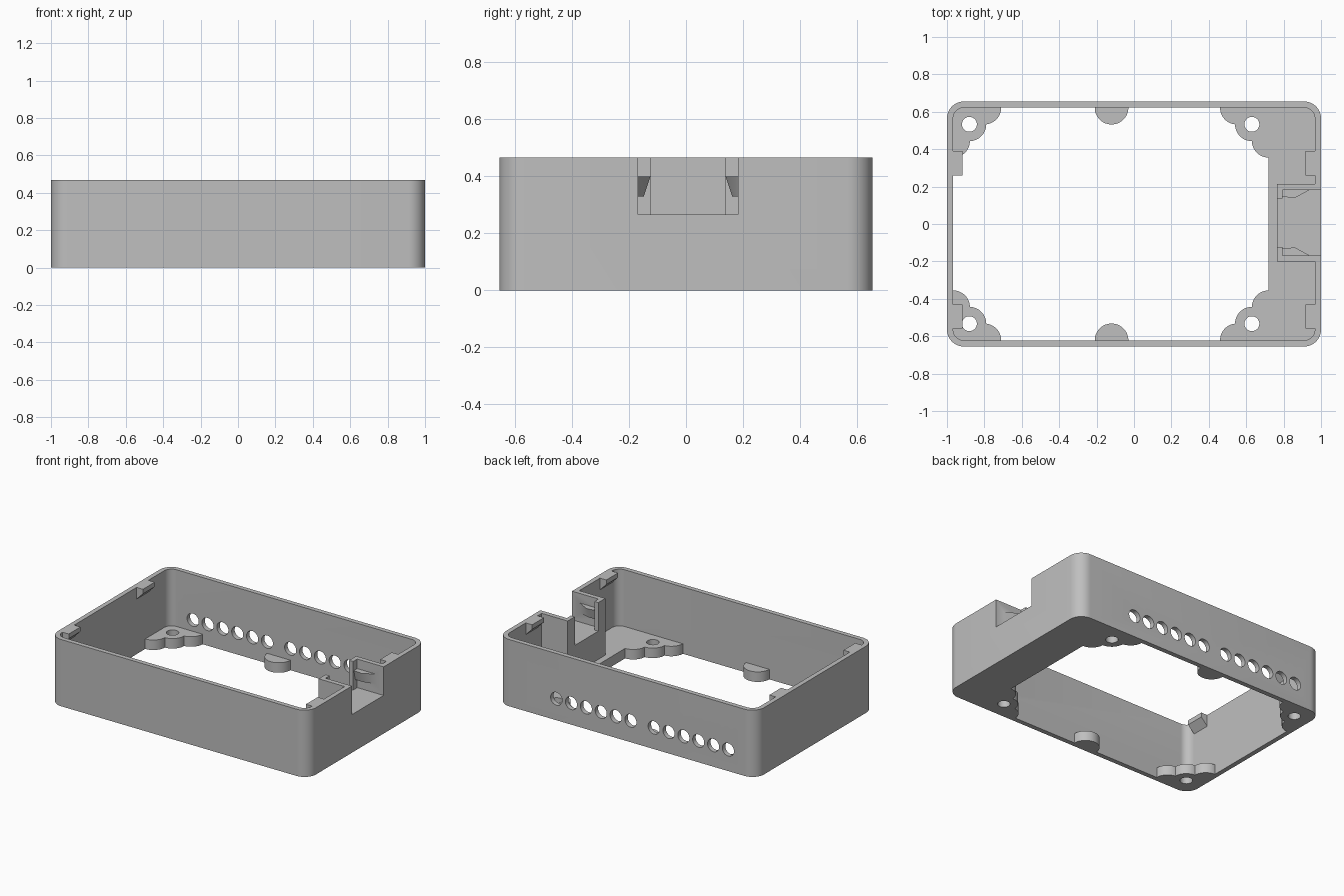
import bpy, bmesh, math
from mathutils import Matrix

cube = bpy.data.objects.get("Cube")
if cube:
    bpy.data.objects.remove(cube, do_unlink=True)

HX, HY, HEIGHT = 1.0, 0.655, 0.467      # outer half sizes and height
WALL, RADIUS = 0.033, 0.09              # wall thickness, corner radius
PAD_Z, PAD_R = 0.07, 0.09               # floor pads
IX, IY = HX - WALL, HY - WALL           # inner half sizes
DOCK_Y = 0.007                          # centre of the side dock

grey = bpy.data.materials.new("light grey")
grey.use_nodes = True
colour = (0.52, 0.52, 0.52, 1)
grey.diffuse_color = colour
grey.node_tree.nodes["Principled BSDF"].inputs["Base Color"].default_value = colour


def finish(name, bm):
    bmesh.ops.recalc_face_normals(bm, faces=bm.faces)
    mesh = bpy.data.meshes.new(name)
    bm.to_mesh(mesh)
    bm.free()
    mesh.materials.append(grey)
    ob = bpy.data.objects.new(name, mesh)
    bpy.context.collection.objects.link(ob)
    return ob


def prism(name, points, z0, z1, matrix=None):
    """Extrude a flat outline from z0 to z1."""
    bm = bmesh.new()
    face = bm.faces.new([bm.verts.new((x, y, z0)) for x, y in points])
    new = bmesh.ops.extrude_face_region(bm, geom=[face])["geom"]
    bmesh.ops.translate(bm, vec=(0, 0, z1 - z0),
                        verts=[v for v in new if isinstance(v, bmesh.types.BMVert)])
    if matrix:
        bm.transform(matrix)
    return finish(name, bm)


def rect(x0, x1, y0, y1):
    return [(x0, y0), (x1, y0), (x1, y1), (x0, y1)]


def circle(cx, cy, r, n=40):
    return [(cx + r * math.cos(2 * math.pi * (i + .5) / n),
             cy + r * math.sin(2 * math.pi * (i + .5) / n)) for i in range(n)]


def rounded(hx, hy, r, n=10):
    pts = []
    for q, (sx, sy) in enumerate([(1, 1), (-1, 1), (-1, -1), (1, -1)]):
        for i in range(n + 1):
            a = math.pi / 2 * (q + i / n)
            pts.append((sx * (hx - r) + r * math.cos(a), sy * (hy - r) + r * math.sin(a)))
    return pts


def cut(target, tool):
    """Subtract the tool from the target, then discard the tool."""
    mod = target.modifiers.new("cut", "BOOLEAN")
    mod.operation, mod.solver, mod.object = "DIFFERENCE", "EXACT", tool
    bpy.context.view_layer.objects.active = target
    bpy.ops.object.modifier_apply(modifier=mod.name)
    bpy.data.objects.remove(tool, do_unlink=True)


# Hollow inside, from which pads, dock and clips are kept as solid
cavity = prism("cavity", rounded(IX, IY, RADIUS - WALL), -0.1, 0.8)


def pad(points):
    cut(cavity, prism("pad", points, -0.2, PAD_Z))


pad(rect(0.72, 1.2, -0.8, 0.8))
for s in (1, -1):
    pad(circle(-0.12, s * IY, PAD_R))
    for hole_x, side_x, edge_x in ((-0.88, -0.80, -IX), (0.63, 0.55, 0.72)):
        pad(circle(hole_x, s * 0.533, PAD_R))
        pad(circle(side_x, s * IY, PAD_R))
        pad(circle(edge_x, s * 0.445, PAD_R))
        far = -1.2 if hole_x < 0 else 0.8
        y0, y1 = sorted((s * 0.533, s * 0.8))
        pad(rect(min(hole_x, far), max(hole_x, far), y0, y1))

# Side dock block
cut(cavity, prism("dock", rect(0.765, 1.2, DOCK_Y - 0.208, DOCK_Y + 0.208), -0.2, 0.9))

# Lid clips: wedge profile in x and z, run along y
for s in (1, -1):
    profile = [(s * 1.05, 0.9), (s * 0.918, 0.9), (s * 0.918, 0.435),
               (s * IX, 0.385), (s * 1.05, 0.385)]
    for yc in (0.325, -0.495):
        turn = Matrix.Translation((0, yc, 0)) @ Matrix.Rotation(math.pi / 2, 4, "X")
        cut(cavity, prism("clip", profile, -0.065, 0.065, turn))

# Dock slot: T outline leaving end tabs, with a barb kept on each side
slot = [(0.70, -0.13), (0.795, -0.13), (0.795, -0.175), (1.2, -0.175),
        (1.2, 0.175), (0.795, 0.175), (0.795, 0.13), (0.70, 0.13)]
notch = prism("notch", [(x, y + DOCK_Y) for x, y in slot], 0.267, 0.9)
for s in (1, -1):
    barb = prism("barb", [(0.78, s * 0.20), (0.78, s * 0.14), (0.86, s * 0.132),
                          (0.94, s * 0.176), (0.94, s * 0.20)], 0.33, 0.40)
    for v in barb.data.vertices:
        if v.co.z < 0.35 and abs(v.co.y) < 0.15:
            v.co.y = s * 0.155
        v.co.y += DOCK_Y
    cut(notch, barb)

# Enclosure body
body = prism("enclosure_body", rounded(HX, HY, RADIUS), 0, HEIGHT)
cut(body, cavity)
cut(body, notch)

# Screw holes
for x in (-0.88, 0.63):
    for s in (1, -1):
        cut(body, prism("screw_hole", circle(x, s * 0.533, 0.04, 24), -0.2, 0.2))

# Ventilation holes in the back wall, two groups of six
for s in (1, -1):
    for i in range(6):
        turn = (Matrix.Translation((-0.12 + s * (0.09 + 0.115 * i), 0.65, 0.15))
                @ Matrix.Rotation(math.pi / 2, 4, "X"))
        cut(body, prism("vent_hole", circle(0, 0, 0.045, 28), -0.1, 0.05, turn))

bpy.ops.object.select_all(action="DESELECT")
body.select_set(True)
bpy.context.view_layer.objects.active = body
bpy.ops.object.shade_smooth_by_angle(angle=math.radians(30))
